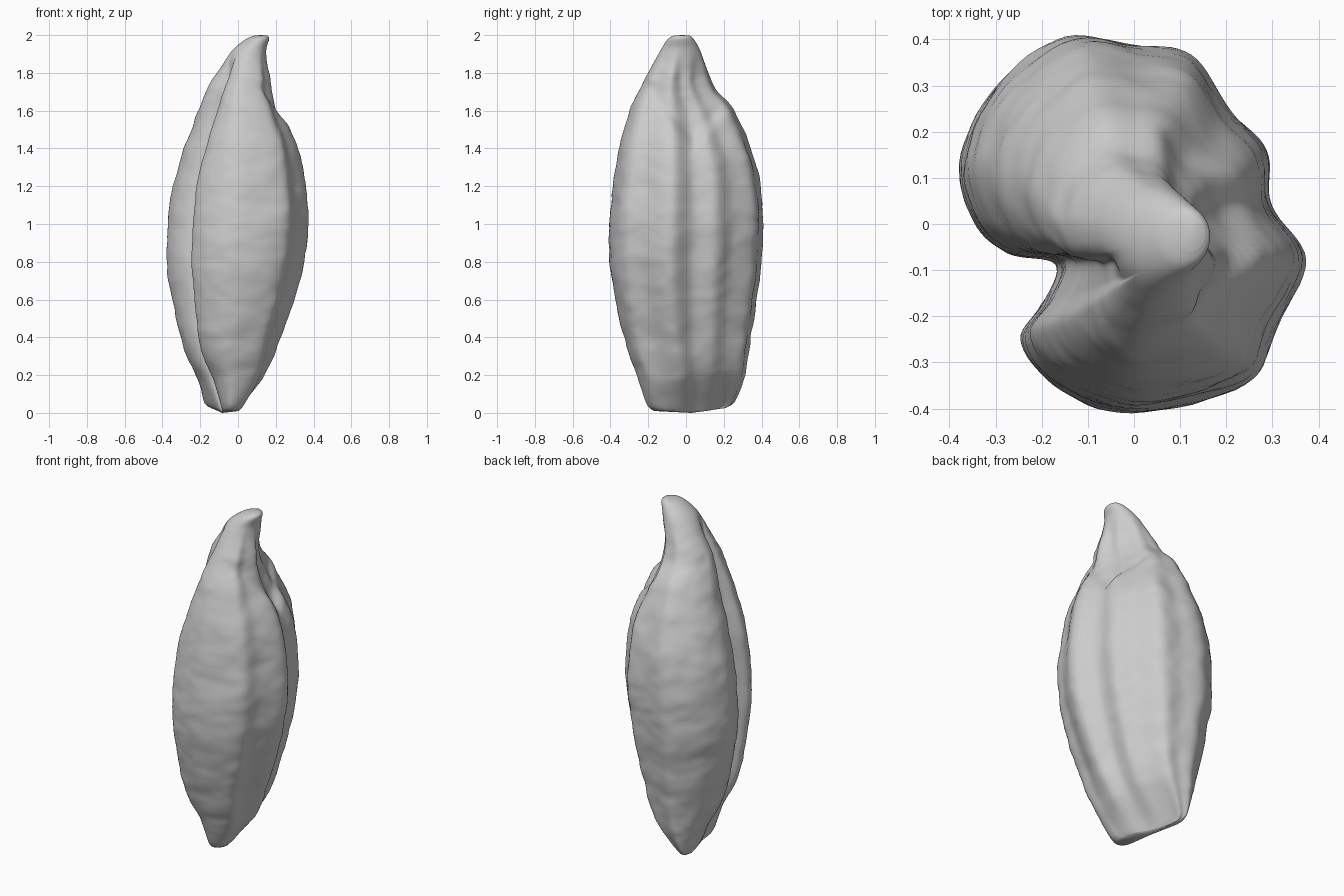
import bpy
import bmesh
import math
from mathutils import Vector, noise

default_cube = bpy.data.objects.get("Cube")
if default_cube:
    bpy.data.objects.remove(default_cube, do_unlink=True)


def make_material(name, colour):
    mat = bpy.data.materials.new(name)
    mat.use_nodes = True
    mat.diffuse_color = colour
    mat.node_tree.nodes["Principled BSDF"].inputs["Base Color"].default_value = colour
    return mat


def catmull(a, b, c, d, t):
    """Smooth curve between b and c, for tuples of any length."""
    return [0.5 * (2 * q + (r - p) * t + (2 * p - 5 * q + 4 * r - s) * t * t
                   + (3 * q - p - 3 * r + s) * t ** 3)
            for p, q, r, s in zip(a, b, c, d)]


def spline(points, steps, closed):
    count = len(points)
    result = []
    for i in range(count if closed else count - 1):
        near = [(i + k) % count if closed else min(max(i + k, 0), count - 1)
                for k in (-1, 0, 1, 2)]
        for s in range(steps):
            result.append(catmull(*[points[n] for n in near], s / steps))
    if not closed:
        result.append(list(points[-1]))
    return result


def smoothstep(low, high, value):
    t = min(max((value - low) / (high - low), 0), 1)
    return t * t * (3 - 2 * t)


# Ribbed cross-section with a deep groove between the two lobes
SECTION = [(.375, -.08), (.295, .04), (.285, .16), (.205, .25), (.12, .37),
           (0, .393), (-.15, .41), (-.3, .3), (-.375, .14), (-.345, .01),
           (-.27, -.06), (-.165, -.085), (-.19, -.17), (-.24, -.25),
           (-.17, -.35), (0, -.41), (.24, -.35), (.305, -.23)]

# Height, then the x and y limits of the body there
LIMITS = [(.01, -.18, .03, -.17, .22), (.05, -.21, .07, -.21, .26),
          (.2, -.25, .165, -.26, .31), (.4, -.305, .225, -.33, .34),
          (.6, -.345, .3, -.375, .37), (.8, -.375, .35, -.405, .395),
          (1, -.37, .375, -.405, .405), (1.2, -.345, .36, -.385, .39),
          (1.4, -.285, .32, -.355, .34), (1.6, -.21, .23, -.295, .25),
          (1.72, -.16, .185, -.24, .15), (1.82, -.1, .16, -.19, .11),
          (1.92, -.03, .15, -.135, .075), (1.98, .045, .165, -.095, .04),
          (1.998, .09, .155, -.06, .02)]

outline = [(x / .375, y / .41) for x, y in spline(SECTION, 8, True)]


def body_point(u, v, row):
    z, x0, x1, y0, y1 = row
    # Narrow the front lobe towards the beak
    if u < 0:
        u *= 1 - .3 * smoothstep(1.3, 1.9, z) * smoothstep(.15, .5, -v)
    # Draw in the back shoulder
    shrink = 1 - .08 * smoothstep(1.3, 1.55, z) * smoothstep(0, .5, min(u, v))
    u *= shrink
    v *= shrink
    # Flatten the base into a slanting edge, thicker at the front
    base = max(1 - z / .4, 0) ** 2
    edge = min(max(-1.1 * v, -.85), .75)
    thickness = .3 + .25 * smoothstep(-.2, .8, -v)
    u += (edge + thickness * (u - edge) - u) * base
    # Round the beak near the tip
    round_tip = smoothstep(1.75, 1.95, z)
    length = math.hypot(u, v)
    u += (u / length - u) * round_tip
    v += (v / length - v) * round_tip
    p = Vector(((x0 + x1) / 2 + u * (x1 - x0) / 2,
                (y0 + y1) / 2 + v * (y1 - y0) / 2, z))
    # Lift the back corner of the base
    p.z += .025 * base * smoothstep(0, .8, -u)
    # Hollow behind the shoulder, where the beak emerges
    if p.x > 0:
        rim = 1.4 + 1.1 * abs(p.y - .04)
        above = smoothstep(rim - .02, rim + .07, z)
        p.x -= .03 * above * (1 - smoothstep(1.58, 1.78, z)) * smoothstep(0, .15, p.x)
    # Fine wrinkles, stronger across than along
    out = Vector((u, v, 0))
    soft = smoothstep(0, .2, z) * (1 - smoothstep(1.7, 1.95, z))
    p += out * .007 * soft * noise.noise(Vector((p.x * 6, p.y * 6, z * 9)))
    p += out * .004 * soft * noise.noise(Vector((p.x * 13, p.y * 13, z * 22)))
    return p


# Loft the pod from base to beak
bm = bmesh.new()
rings = [[bm.verts.new(body_point(u, v, row)) for u, v in outline]
         for row in spline(LIMITS, 9, False)]
for lower, upper in zip(rings, rings[1:]):
    for i in range(len(outline)):
        j = (i + 1) % len(outline)
        bm.faces.new((lower[i], lower[j], upper[j], upper[i]))

# Close both ends with fans
for ring, height in ((rings[0], 0), (rings[-1], 2)):
    centre = sum((v.co for v in ring), Vector()) / len(ring)
    tip = bm.verts.new((centre.x, centre.y, height))
    for i in range(len(ring)):
        bm.faces.new((ring[i], ring[i - 1], tip))
bmesh.ops.recalc_face_normals(bm, faces=bm.faces)

mesh = bpy.data.meshes.new("seed_pod")
bm.to_mesh(mesh)
bm.free()
pod = bpy.data.objects.new("seed_pod", mesh)
bpy.context.collection.objects.link(pod)
mesh.materials.append(make_material("pale_grey", (.6, .6, .6, 1)))
mesh.shade_smooth()
